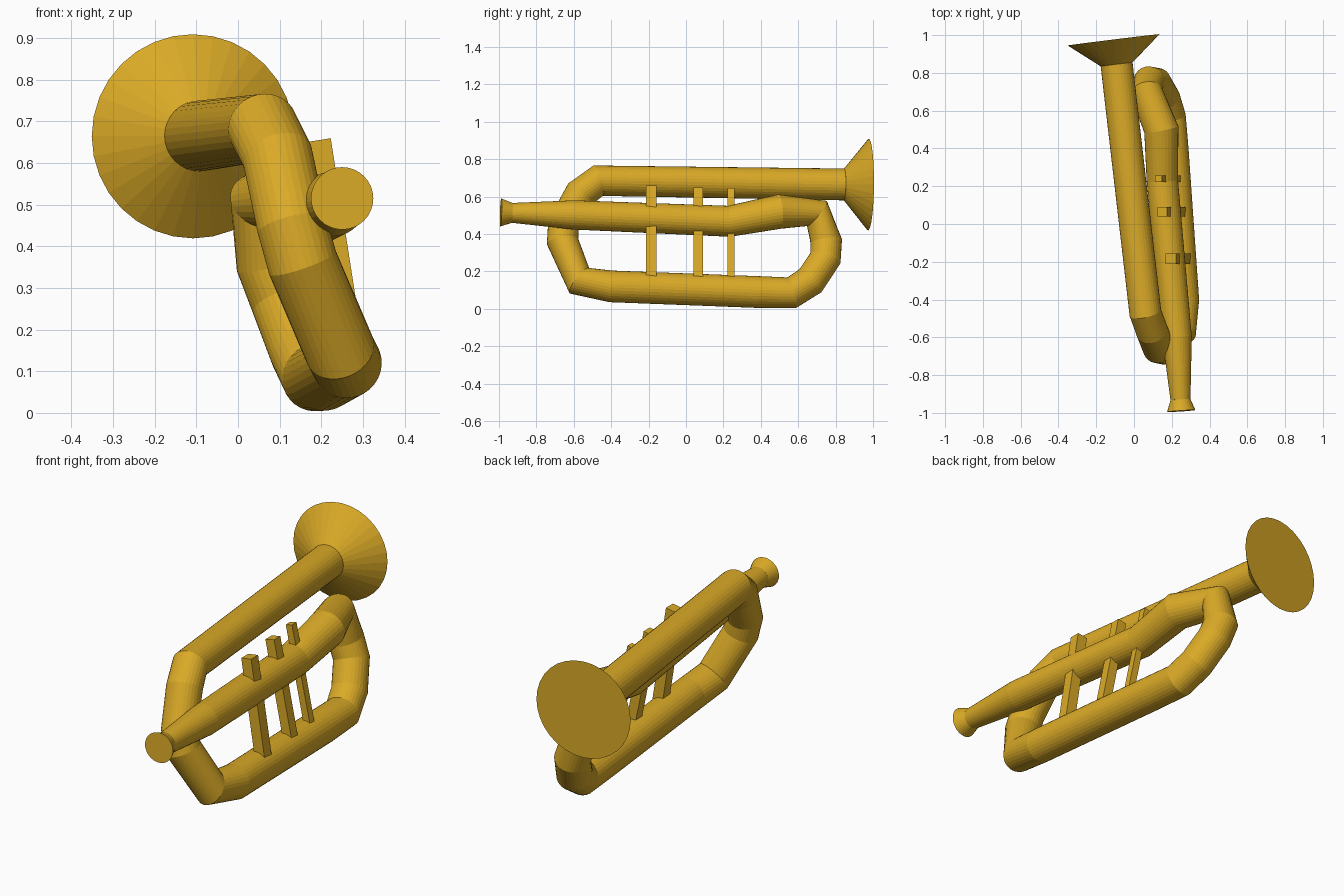
import bpy, bmesh
from mathutils import Vector

if "Cube" in bpy.data.objects:
    bpy.data.objects.remove(bpy.data.objects["Cube"])

SIDES = 32
brass = bpy.data.materials.new("brass")
brass.diffuse_color = (0.70, 0.40, 0.02, 1)
brass.use_nodes = True
brass.node_tree.nodes["Principled BSDF"].inputs["Base Color"].default_value = brass.diffuse_color


def finish(name, bm):
    bmesh.ops.recalc_face_normals(bm, faces=bm.faces)
    mesh = bpy.data.meshes.new(name)
    bm.to_mesh(mesh)
    bm.free()
    mesh.materials.append(brass)
    obj = bpy.data.objects.new(name, mesh)
    bpy.context.collection.objects.link(obj)
    return obj


def sweep(name, path, sides=SIDES, side_hint=(1, 0, 0), turn=0.0):
    """Round tube through (x, y, z, radius) points, capped at both ends."""
    from math import cos, sin, tau
    pts = [Vector(p[:3]) for p in path]
    bm = bmesh.new()
    rings, u = [], Vector(side_hint)
    for i, p in enumerate(pts):
        d_in = (p - pts[i - 1]).normalized() if i else Vector()
        d_out = (pts[i + 1] - p).normalized() if i < len(pts) - 1 else Vector()
        t = (d_in + d_out).normalized()
        u = (u - t * u.dot(t)).normalized()
        v = t.cross(u)
        r = path[i][3]
        rings.append([bm.verts.new(p + r * (u * cos(tau * k / sides + turn)
                                            + v * sin(tau * k / sides + turn)))
                      for k in range(sides)])
    for a, b in zip(rings, rings[1:]):
        for k in range(sides):
            n = (k + 1) % sides
            bm.faces.new((a[k], a[n], b[n], b[k]))
    bm.faces.new(rings[0])
    bm.faces.new(rings[-1])
    return finish(name, bm)


R = 0.085

# flared bell
sweep("bell", [(-0.092, 0.845, 0.665, R), (-0.108, 0.975, 0.664, 0.245)])

# one continuous run of pipe: bell pipe, front bow, lower pipe, rear bow, lead pipe
sweep("tubing", [
    (-0.092, 0.845, 0.665, R),
    (0.060, -0.470, 0.685, R),
    (0.095, -0.565, 0.615, R),
    (0.130, -0.655, 0.450, R),
    (0.155, -0.660, 0.360, R),
    (0.245, -0.570, 0.150, R),
    (0.260, -0.400, 0.120, R),
    (0.205, 0.380, 0.090, R),
    (0.190, 0.565, 0.086, R),
    (0.160, 0.665, 0.150, R),
    (0.115, 0.745, 0.270, R),
    (0.080, 0.750, 0.360, R),
    (0.065, 0.700, 0.510, R),
    (0.145, 0.500, 0.520, 0.092),
    (0.150, 0.230, 0.468, 0.083),
    (0.228, -0.600, 0.502, 0.078),
    (0.246, -0.930, 0.513, 0.053),
])

# mouthpiece cup
sweep("mouthpiece", [(0.246, -0.930, 0.513, 0.053), (0.250, -0.990, 0.515, 0.075)])

# square valve posts running from the lower pipe through the lead pipe
for i, (y, width, x_top, x_low, z_top) in enumerate([
        (-0.185, 0.056, 0.195, 0.277, 0.655),
        (0.065, 0.050, 0.150, 0.255, 0.643),
        (0.240, 0.036, 0.130, 0.238, 0.643)]):
    post = sweep(f"valve_post_{i + 1}",
                 [(x_low, y, 0.13, width * 0.707), (x_top, y, z_top, width * 0.707)],
                 sides=4, turn=0.7854)
